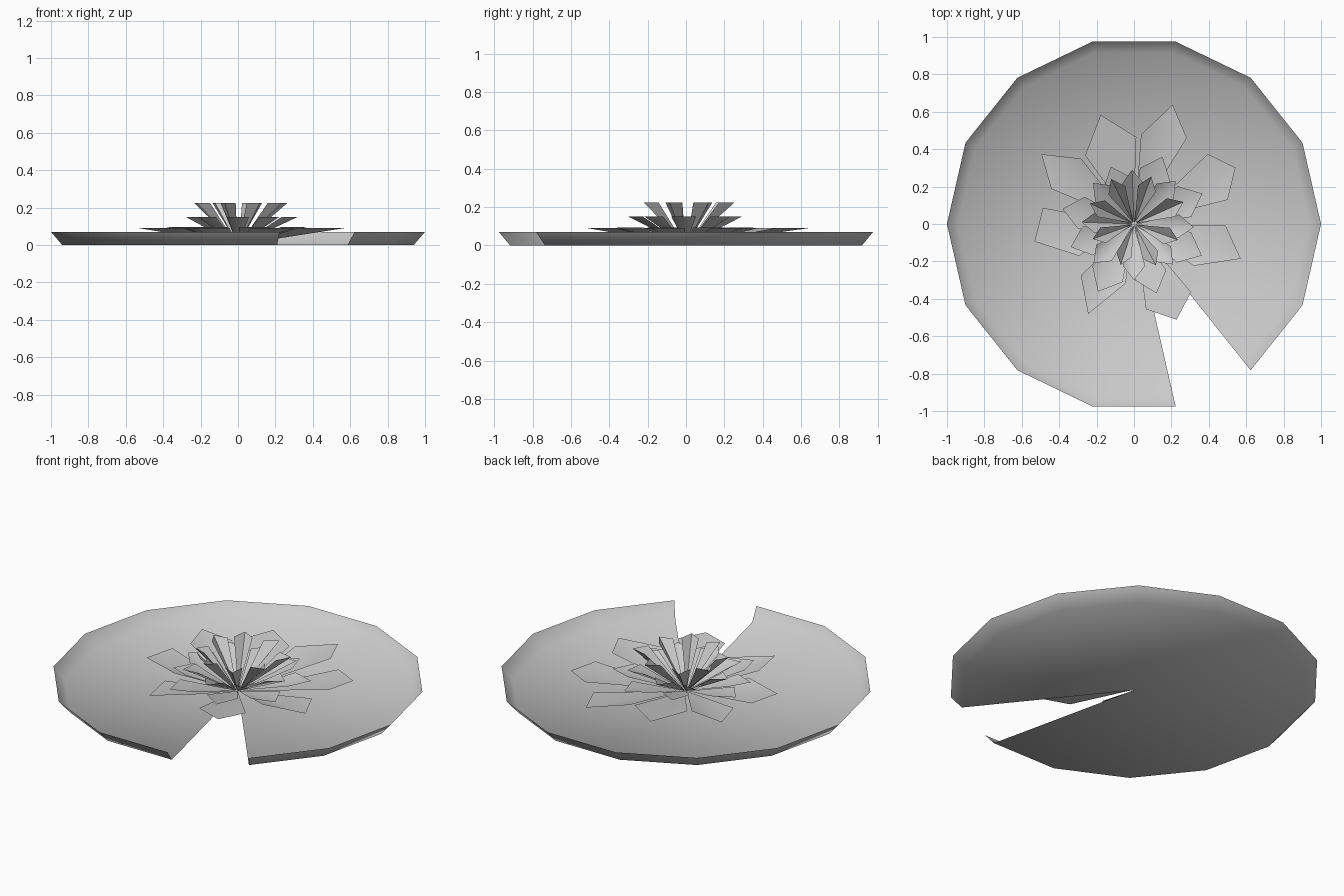
import bpy
from math import sin, cos, radians, pi

if "Cube" in bpy.data.objects:
    bpy.data.objects.remove(bpy.data.objects["Cube"])


def polar(r, deg, z):
    a = radians(deg)
    return (r * cos(a), r * sin(a), z)


def make_object(name, verts, faces):
    me = bpy.data.meshes.new(name)
    me.from_pydata(verts, [], faces)
    me.update()
    ob = bpy.data.objects.new(name, me)
    bpy.context.collection.objects.link(ob)
    bpy.ops.object.select_all(action='DESELECT')
    ob.select_set(True)
    bpy.context.view_layer.objects.active = ob
    bpy.ops.object.shade_smooth_by_angle(angle=radians(60))
    return ob


# Lily pad: 14-sided thin dish with a raised lip and one missing wedge
SIDES = 14
angles = [(k - 2) * 360 / SIDES for k in range(SIDES)]
verts = [(0, 0, 0)]
verts += [polar(0.94, a, 0) for a in angles]
verts += [polar(1.0, a, 0.07) for a in angles]
faces = []
for i in range(1, SIDES):
    faces.append((0, i, i + 1))
    faces.append((i, i + SIDES, i + SIDES + 1, i + 1))
make_object("lily_pad", verts, faces)


# Petal ring: cupped kites from the centre to a level tip and shoulders
def petal_ring(name, z, petals, base_z):
    verts, faces = [], []
    for ang, r, spread, left, right in petals:
        n = len(verts)
        verts += [polar(0.01, ang, base_z), polar(right, ang - spread, z),
                  polar(r, ang, z), polar(left, ang + spread, z)]
        faces += [(n, n + 1, n + 2), (n, n + 2, n + 3)]
    return make_object(name, verts, faces)


def simple(tips, spread=17, k=0.77):
    return [(a, r, spread, r * k, r * k) for a, r in tips]


outer = [(107, .61, 18.5, .45, .465), (72, .67, 13.5, .48, .54),
         (29, .62, 14.5, .545, .517), (-18, .60, 17, .49, .39),
         (-66, .56, 16, .475, .46), (-117, .54, 19, .32, .395),
         (190, .54, 20, .34, .495), (143, .62, 14, .48, .45)]
petal_ring("outer_petals", 0.09, outer, 0.003)

petal_ring("second_petals", 0.095, simple(
    [(67, .39), (24, .40), (-25, .40), (-72, .39), (-118, .41),
     (-160, .36), (168, .39), (112, .33)]), 0.004)

petal_ring("third_petals", 0.15, simple(
    [(-90, .30), (-46, .30), (-3, .32), (46, .32), (92, .29),
     (135, .31), (178, .28), (-136, .30)], 15), 0.005)

petal_ring("inner_petals", 0.225, simple(
    [(70, .27), (117, .27), (24, .29), (-20, .25), (-62, .25),
     (-108, .23), (-160, .235), (155, .26)], 14), 0.006)
